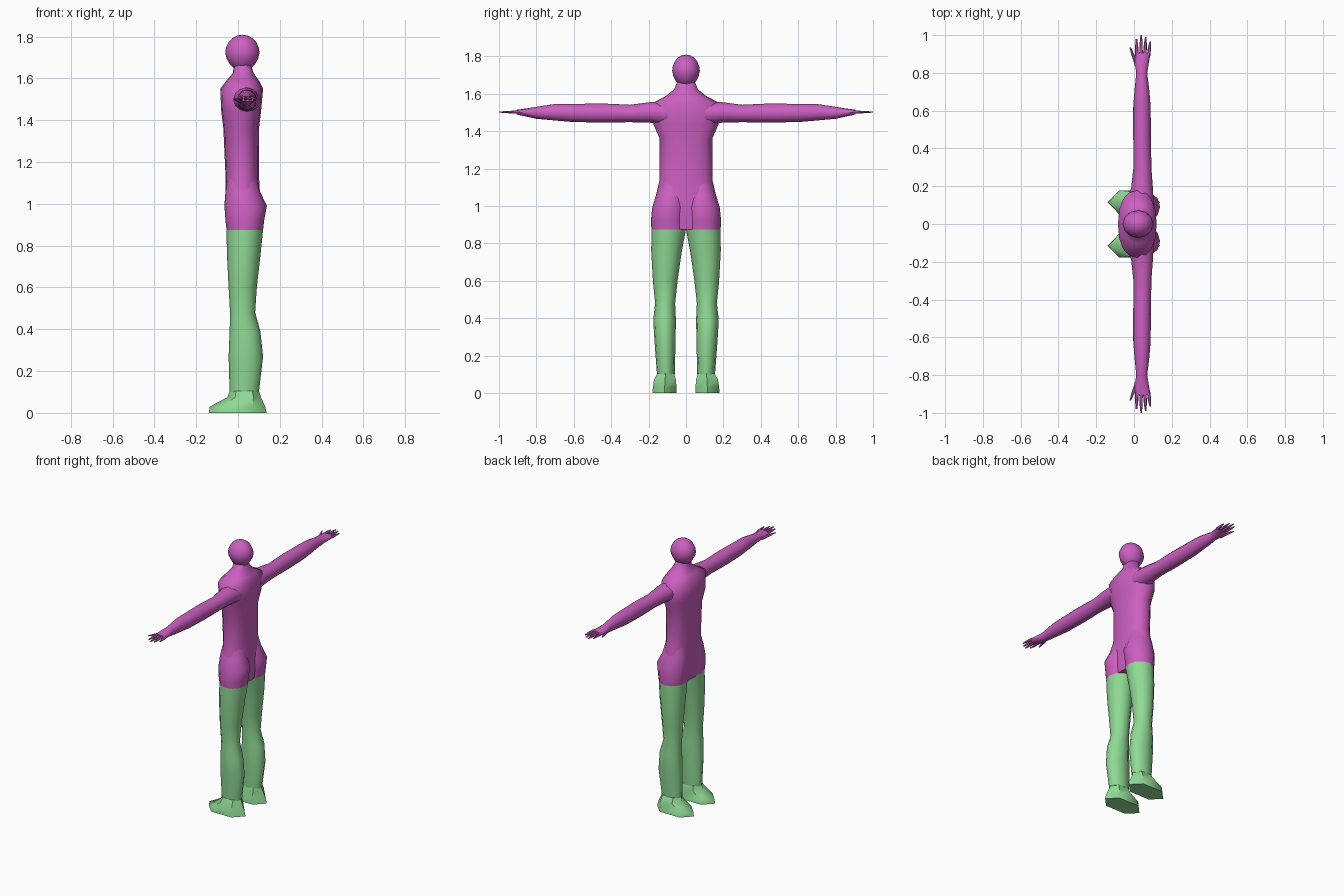
import bpy, bmesh, math

if "Cube" in bpy.data.objects:
    bpy.data.objects.remove(bpy.data.objects["Cube"])


def material(name, rgb):
    m = bpy.data.materials.new(name)
    m.diffuse_color = (*rgb, 1)
    m.use_nodes = True
    m.node_tree.nodes["Principled BSDF"].inputs["Base Color"].default_value = m.diffuse_color
    return m


MAGENTA = material("magenta", (0.60, 0.115, 0.53))
GREEN = material("light green", (0.28, 0.70, 0.30))


def loft(name, rings, mat, sides=12, axis="z", power=2.0, caps=(True, True), angle=50):
    """Skin through rings of (position, u_min, u_max, v_min, v_max).
    axis z: u = x, v = y.  axis y: u = x, v = z."""
    bm = bmesh.new()
    loops = []
    for p, u0, u1, v0, v1 in rings:
        loop = []
        for i in range(sides):
            a = 2 * math.pi * i / sides
            c, s = math.cos(a), math.sin(a)
            c = math.copysign(abs(c) ** (2 / power), c)
            s = math.copysign(abs(s) ** (2 / power), s)
            u = (u0 + u1) / 2 + c * (u1 - u0) / 2
            v = (v0 + v1) / 2 + s * (v1 - v0) / 2
            loop.append(bm.verts.new((u, v, p) if axis == "z" else (u, p, v)))
        loops.append(loop)
    for a, b in zip(loops, loops[1:]):
        for i in range(sides):
            j = (i + 1) % sides
            bm.faces.new((a[i], a[j], b[j], b[i]))
    for use, loop in zip(caps, (loops[0], loops[-1])):
        if use:
            bm.faces.new(loop)
    bmesh.ops.recalc_face_normals(bm, faces=bm.faces)
    return finish(name, bm, mat, angle)


def finish(name, bm, mat, angle=50):
    me = bpy.data.meshes.new(name)
    bm.to_mesh(me)
    bm.free()
    me.materials.append(mat)
    me.shade_smooth()
    me.set_sharp_from_angle(angle=math.radians(angle))
    ob = bpy.data.objects.new(name, me)
    bpy.context.collection.objects.link(ob)
    return ob


def side(s, rings, axis="z"):
    """Rings given for +y, flipped when s is -1."""
    if s > 0:
        return rings
    if axis == "y":
        return [(-p, *r) for p, *r in rings]
    return [(p, a, b, -d, -c) for p, a, b, c, d in rings]


# Torso, shoulders and neck
torso = [(0.875, -0.05, 0.10, 0.16), (0.98, -0.06, 0.11, 0.172),
         (1.05, -0.06, 0.105, 0.162), (1.14, -0.06, 0.10, 0.141),
         (1.36, -0.07, 0.10, 0.141), (1.44, -0.08, 0.11, 0.175),
         (1.55, -0.085, 0.12, 0.178), (1.59, -0.055, 0.10, 0.105),
         (1.625, -0.025, 0.075, 0.062), (1.665, -0.02, 0.062, 0.048)]
loft("torso", [(z, a, b, -w, w) for z, a, b, w in torso], MAGENTA, 16, power=2.3, angle=70)

# Head
bm = bmesh.new()
bmesh.ops.create_uvsphere(bm, u_segments=12, v_segments=10, radius=1)
for v in bm.verts:
    taper = 1 + 0.10 * min(v.co.z, 0)
    v.co = (0.021 + v.co.x * 0.082 * taper, v.co.y * 0.074 * taper, 1.722 + v.co.z * 0.087)
finish("head", bm, MAGENTA)

hip = [(0.875, -0.055, 0.12, 0.0, 0.185), (0.92, -0.06, 0.125, 0.0, 0.188),
       (0.99, -0.065, 0.138, 0.0, 0.181), (1.06, -0.06, 0.105, 0.0, 0.16),
       (1.14, -0.045, 0.085, 0.01, 0.135)]
leg = [(0.10, -0.04, 0.10, 0.06, 0.155), (0.27, -0.045, 0.12, 0.056, 0.168),
       (0.39, -0.04, 0.107, 0.054, 0.175), (0.48, -0.038, 0.082, 0.058, 0.165),
       (0.60, -0.045, 0.09, 0.045, 0.177), (0.76, -0.053, 0.108, 0.022, 0.186),
       (0.875, -0.055, 0.12, 0.0, 0.185)]
foot = [(0.0, -0.14, 0.137, 0.042, 0.187), (0.03, -0.135, 0.13, 0.042, 0.186),
        (0.075, -0.05, 0.11, 0.047, 0.178), (0.105, -0.04, 0.10, 0.058, 0.158)]
arm = [(0.10, -0.04, 0.105, 1.43, 1.56), (0.19, -0.015, 0.10, 1.445, 1.555),
       (0.30, -0.003, 0.092, 1.448, 1.541), (0.45, -0.004, 0.09, 1.445, 1.548),
       (0.62, -0.004, 0.088, 1.45, 1.545), (0.70, 0.002, 0.082, 1.457, 1.545),
       (0.80, 0.012, 0.070, 1.466, 1.53), (0.85, 0.004, 0.078, 1.477, 1.522),
       (0.905, 0.005, 0.088, 1.489, 1.514)]
# Finger: root x, root y, tip x, tip y
fingers = [(0.016, 0.89, 0.013, 0.98), (0.037, 0.89, 0.038, 1.0),
           (0.057, 0.89, 0.062, 0.99), (0.077, 0.89, 0.086, 0.965),
           (0.014, 0.84, -0.020, 0.935)]

for s, label in ((1, "left"), (-1, "right")):
    # Legs and feet
    loft(label + "_hip", side(s, hip), MAGENTA, 12, caps=(False, True), angle=70)
    loft(label + "_leg", side(s, leg), GREEN, 12, caps=(True, False))
    # Six-sided foot with pointed toe and heel
    loft(label + "_foot", side(s, foot), GREEN, 6, power=2.3)
    # Arm with palm
    loft(label + "_arm", side(s, arm, "y"), MAGENTA, 12, "y")
    # Fingers and thumb
    for n, (x0, y0, x1, y1) in enumerate(fingers):
        rings = []
        for t, r, h in ((0, 0.010, 0.010), (0.6, 0.008, 0.007), (1, 0.004, 0.003)):
            x, y = x0 + (x1 - x0) * t, y0 + (y1 - y0) * t
            z = 1.502 - (0.012 * (1 - t) if n == 4 else 0)
            rings.append((y, x - r, x + r, z - h, z + h))
        name = "thumb" if n == 4 else "finger_%d" % (n + 1)
        loft(label + "_" + name, side(s, rings, "y"), MAGENTA, 6, "y")
